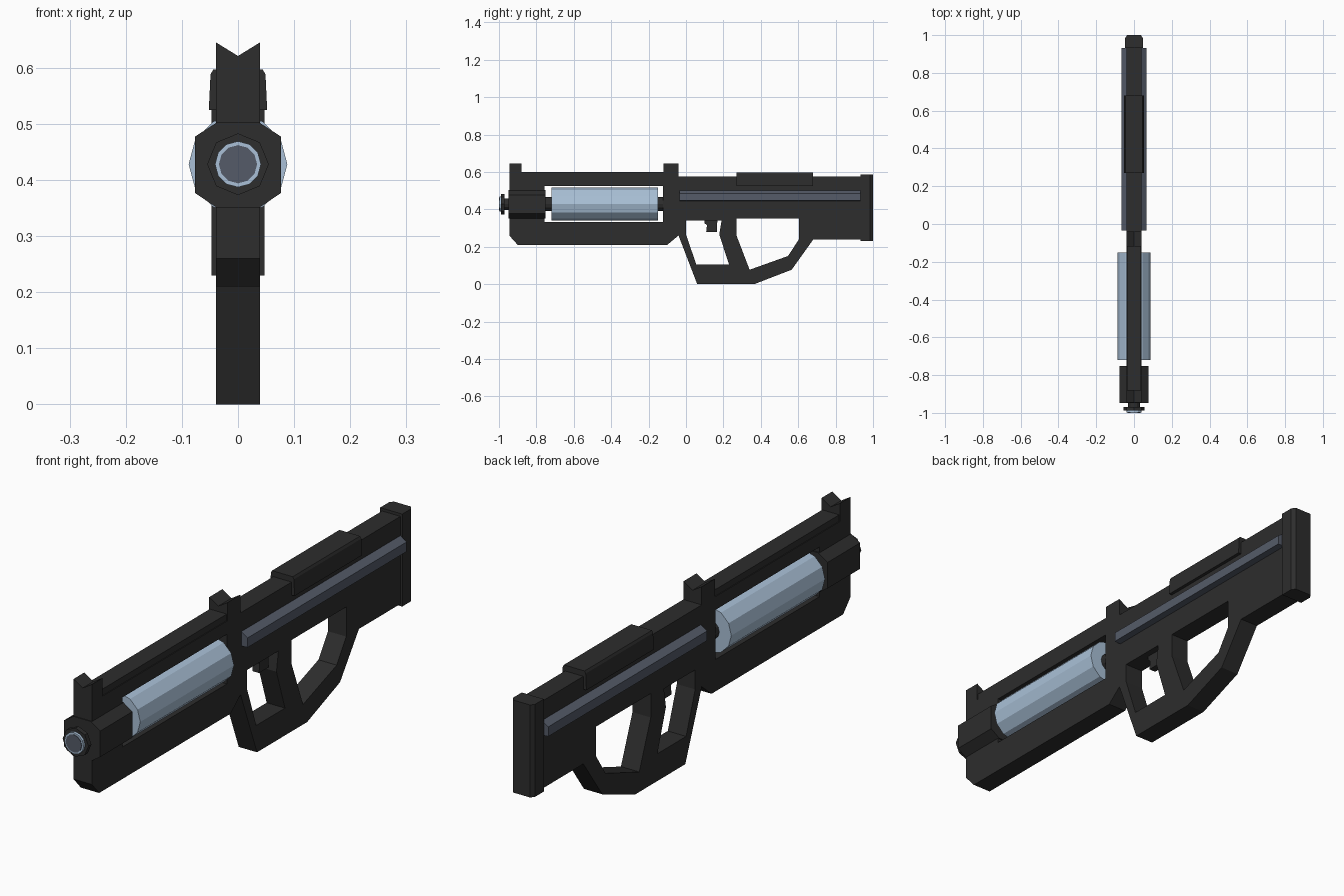
import bpy, bmesh, math
from mathutils import Vector

if "Cube" in bpy.data.objects:
    bpy.data.objects.remove(bpy.data.objects["Cube"])

def material(name, rgb):
    m = bpy.data.materials.new(name)
    m.diffuse_color = (*rgb, 1)
    m.use_nodes = True
    m.node_tree.nodes["Principled BSDF"].inputs["Base Color"].default_value = m.diffuse_color
    return m

DARK = material("dark gunmetal", (0.026, 0.026, 0.026))
STEEL = material("slate steel", (0.09, 0.105, 0.14))
BLUE = material("pale blue metal", (0.40, 0.53, 0.68))
AXIS_Z = 0.428
HALF = 0.039

def finish(bm, name, mat):
    bmesh.ops.recalc_face_normals(bm, faces=bm.faces)
    me = bpy.data.meshes.new(name)
    bm.to_mesh(me)
    bm.free()
    me.materials.append(mat)
    ob = bpy.data.objects.new(name, me)
    bpy.context.collection.objects.link(ob)
    return ob

def extrude(name, loops, place, depth, mat):
    """Fill outline loops (the first is outer, the rest are holes) and extrude along depth."""
    bm = bmesh.new()
    edges = []
    for loop in loops:
        vs = [bm.verts.new(place(*p)) for p in loop]
        edges += [bm.edges.new((vs[i - 1], vs[i])) for i in range(len(vs))]
    if len(loops) == 1:
        faces = [bm.faces.new(vs)]
    else:
        bmesh.ops.triangle_fill(bm, edges=edges, use_beauty=True)
        faces = bm.faces[:]
    geo = bmesh.ops.extrude_face_region(bm, geom=faces, use_keep_orig=True)["geom"]
    moved = [g for g in geo if isinstance(g, bmesh.types.BMVert)]
    bmesh.ops.translate(bm, verts=moved, vec=Vector(depth))
    return finish(bm, name, mat)

def side_plate(name, loops, half, mat):      # outline in (y, z)
    return extrude(name, loops, lambda y, z: (-half, y, z), (2 * half, 0, 0), mat)

def along_y(name, section, y0, y1, mat):     # cross-section in (x, z)
    return extrude(name, [section], lambda x, z: (x, y0, z), (0, y1 - y0, 0), mat)

def rod(name, r, y0, y1, mat, sides=12):
    ring = [(r * math.cos(2 * math.pi * i / sides), AXIS_Z + r * math.sin(2 * math.pi * i / sides))
            for i in range(sides)]
    return along_y(name, ring, y0, y1, mat)

# main frame with chamber window, trigger opening and thumbhole
outer = [(-0.945, 0.575), (-0.945, 0.26), (-0.90, 0.21), (-0.10, 0.21), (-0.04, 0.26),
         (0.06, 0.0), (0.365, 0.0), (0.565, 0.077), (0.68, 0.238), (0.94, 0.238), (0.94, 0.575)]
chamber = [(-0.757, 0.333), (-0.123, 0.333), (-0.123, 0.524), (-0.757, 0.524)]
trigger_gap = [(0.0, 0.34), (0.0, 0.265), (0.055, 0.105), (0.23, 0.105), (0.178, 0.265), (0.19, 0.34)]
thumbhole = [(0.27, 0.352), (0.27, 0.26), (0.34, 0.077), (0.545, 0.15), (0.603, 0.238), (0.603, 0.352)]
side_plate("main_frame", [outer, chamber, trigger_gap, thumbhole], HALF, DARK)

# top rail over the front half
side_plate("top_rail", [[(-0.945, 0.57), (-0.04, 0.57), (-0.04, 0.60), (-0.945, 0.60)]], 0.036, DARK)

# notched sights
notch = [(-HALF, 0.57), (HALF, 0.57), (HALF, 0.645), (0, 0.621), (-HALF, 0.645)]
for name, y0, y1 in (("front_sight", -0.945, -0.88), ("rear_sight", -0.12, -0.04)):
    along_y(name, notch, y0, y1, DARK)

# faceted muzzle block
block = [(0.077, 0.377), (0.077, 0.477), (0.037, 0.503), (-0.037, 0.503),
         (-0.077, 0.477), (-0.077, 0.377), (-0.037, 0.35), (0.037, 0.35)]
along_y("muzzle_block", block, -0.948, -0.752, DARK)

# barrel, flange and tip
rod("barrel_neck", 0.031, -0.98, -0.94, DARK)
rod("barrel_flange", 0.055, -0.988, -0.970, DARK, 8)
rod("barrel_tip", 0.041, -0.998, -0.985, BLUE)
rod("bore_disc", 0.034, -1.0, -0.996, STEEL)

# chamber cylinder on its axle
rod("chamber_axle", 0.037, -0.77, -0.11, DARK)
rod("chamber_cylinder", 0.088, -0.72, -0.15, BLUE)

# side strips
for name, s in (("strip_right", 1), ("strip_left", -1)):
    along_y(name, [(s * 0.03, 0.445), (s * 0.066, 0.447), (s * 0.066, 0.484), (s * HALF, 0.501), (s * 0.03, 0.501)],
            -0.035, 0.932, STEEL)

# cheek rest
along_y("cheek_rest", [(-0.052, 0.525), (0.052, 0.525), (0.049, 0.588), (0.044, 0.597),
                       (-0.044, 0.597), (-0.049, 0.588)], 0.27, 0.68, DARK)

# butt plate with chamfered rear edges
plan = [(-0.047, 0.932), (0.047, 0.932), (0.047, 0.985), (0.036, 1.0), (-0.036, 1.0), (-0.047, 0.985)]
extrude("butt_plate", [plan], lambda x, y: (x, y, 0.23), (0, 0, 0.356), DARK)

# trigger
side_plate("trigger", [[(0.10, 0.35), (0.10, 0.325), (0.112, 0.315), (0.108, 0.28), (0.165, 0.28),
                        (0.168, 0.35)]], 0.014, DARK)
